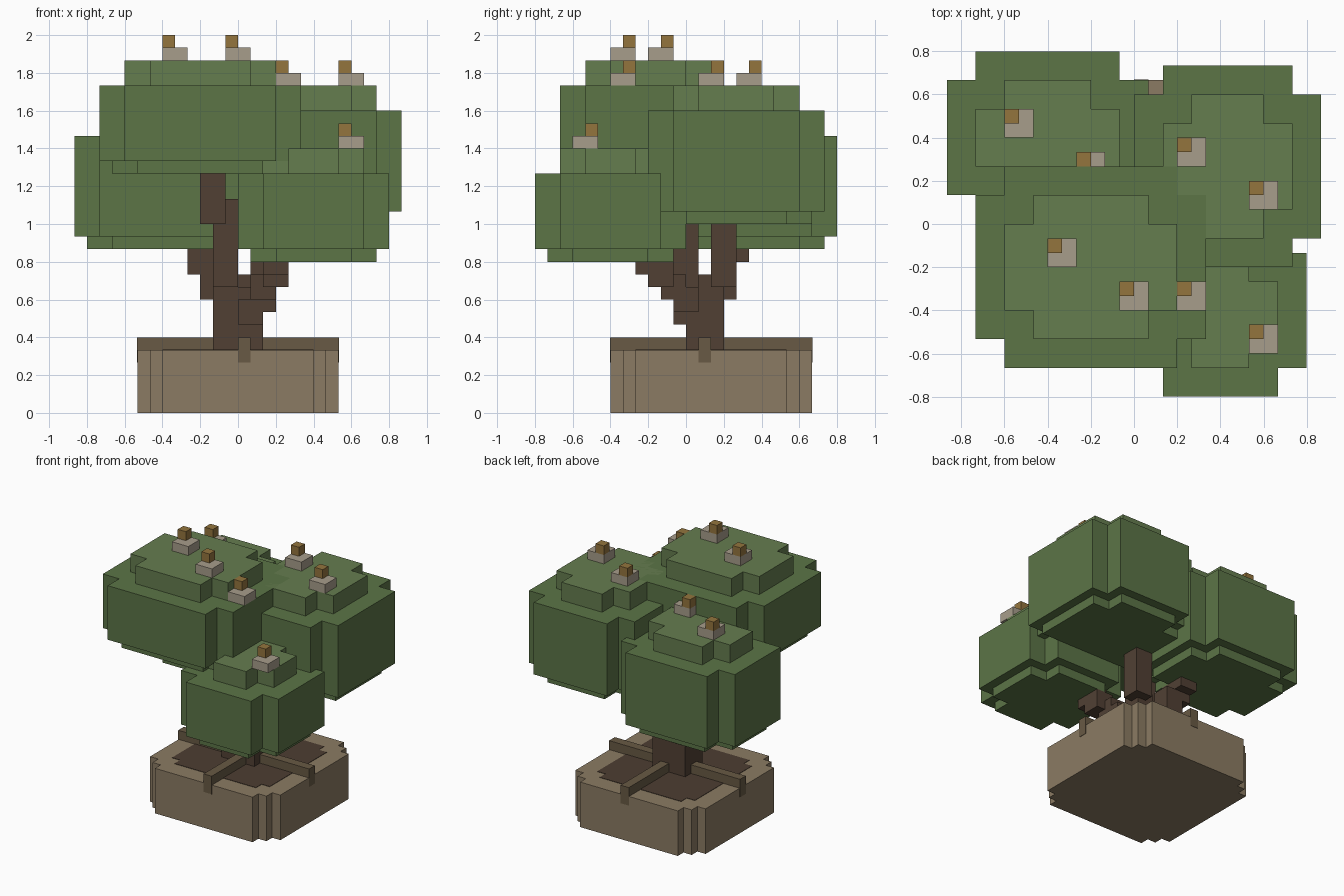
import bpy, bmesh

if "Cube" in bpy.data.objects:
    bpy.data.objects.remove(bpy.data.objects["Cube"])

U = 1 / 15  # one voxel


def material(name, rgb):
    m = bpy.data.materials.new(name)
    m.diffuse_color = [(c / 255) ** 2.2 for c in rgb] + [1]
    m.use_nodes = True
    m.node_tree.nodes["Principled BSDF"].inputs["Base Color"].default_value = m.diffuse_color
    return m


LEAF = material("leaf", (92, 116, 72))
LEAF_TOP = material("leaf_top", (101, 124, 80))
BARK = material("bark", (82, 66, 55))
ROOT = material("root", (104, 90, 70))
POT = material("clay", (138, 122, 99))
SOIL = material("soil", (78, 64, 53))
PETAL = material("petal", (166, 156, 138))
CORE = material("core", (146, 116, 64))


def finish(bm, name, mat):
    bmesh.ops.recalc_face_normals(bm, faces=bm.faces)
    me = bpy.data.meshes.new(name)
    bm.to_mesh(me)
    bm.free()
    me.materials.append(mat)
    ob = bpy.data.objects.new(name, me)
    bpy.context.collection.objects.link(ob)
    return ob


def boxes(name, mat, *ranges):
    """Axis-aligned boxes given as x0, x1, y0, y1, z0, z1 in voxels."""
    bm = bmesh.new()
    for x0, x1, y0, y1, z0, z1 in ranges:
        vs = bmesh.ops.create_cube(bm, size=1)["verts"]
        for v in vs:
            v.co = ((x1 if v.co.x > 0 else x0) * U,
                    (y1 if v.co.y > 0 else y0) * U,
                    (z1 if v.co.z > 0 else z0) * U)
    return finish(bm, name, mat)


def prism(name, mat, cx, cy, quad, z0, z1):
    """Extrude a stepped outline, given by one quadrant and mirrored."""
    rev = quad[::-1]
    pts = (quad + [(-x, y) for x, y in rev]
           + [(-x, -y) for x, y in quad] + [(x, -y) for x, y in rev])
    bm = bmesh.new()
    f = bm.faces.new([bm.verts.new(((cx + x) * U, (cy + y) * U, z0 * U)) for x, y in pts])
    top = bmesh.ops.extrude_face_region(bm, geom=[f])["geom"]
    if not f.is_valid or len(bm.faces) < len(pts) + 2:
        bm.faces.new([v for v in bm.verts if v not in top][:len(pts)])
    bmesh.ops.translate(bm, vec=(0, 0, (z1 - z0) * U),
                        verts=[g for g in top if isinstance(g, bmesh.types.BMVert)])
    return finish(bm, name, mat)


# Pot and soil
prism("pot", POT, 0, 2, [(8, 6), (7, 6), (7, 7), (6, 7), (6, 8)], 0, 5)
prism("soil", SOIL, 0, 2, [(6, 5), (5, 5), (5, 6)], 4.5, 5.04)

# Surface roots crossing the pot, with ends hanging over the rim
e = 0.04
boxes("roots", ROOT,
      (-8 - e, 8 + e, 1, 2, 4.9, 6), (0, 1, -6 - e, 10 + e, 4.9, 6),
      (-8 - e, -7, 1, 2, 4, 5), (7, 8 + e, 1, 2, 4, 5),
      (0, 1, -6 - e, -5, 4, 5), (0, 1, 9, 10 + e, 4, 5))

# Trunk and four stepped branches
boxes("trunk", BARK, (-2, 2, 0, 3, 5, 8), (-2, 1, 0, 3, 8, 10))
boxes("branch_front_left", BARK, (-2, 0, -1, 1, 10, 17), (-3, -1, -2, 0, 15, 20))
boxes("branch_back_left", BARK, (-3, -1, 2, 4, 9, 12), (-4, -2, 2, 4, 11, 13),
      (-4, -2, 3, 5, 12, 14))
boxes("branch_back_right", BARK, (0, 2, 1, 3, 8, 11), (1, 3, 2, 4, 10, 16))
boxes("branch_front_right", BARK, (0, 2, -1, 1, 7, 9), (1, 3, -1, 1, 8, 10),
      (1, 3, -2, 0, 9, 11), (2, 4, -3, -1, 10, 12), (2, 4, -4, -2, 11, 13))

# Leaf clumps: inset underside, main block, inset cap
for name, cx, cy, a, b, z0, z1 in [
        ("front_left", -3, -3, 8, 5, 20, 26), ("back_left", -6, 6, 7, 4, 14, 22),
        ("back_right", 6.5, 4, 6.5, 5, 16, 24), ("front_right", 6, -6, 6, 4, 13, 19)]:
    for part, mat, k, lo, hi in [("underside", LEAF, 1, z0 - 1, z0),
                                 ("leaves", LEAF, 0, z0, z1),
                                 ("cap", LEAF_TOP, 2, z1, z1 + 2)]:
        p, q = a - k, b - k
        prism(f"{part}_{name}", mat, cx, cy, [(p, q), (p - 2, q), (p - 2, q + 2)], lo, hi)

# Flowers on the clumps
for i, (x, y, z) in enumerate([(-9, 6, 24), (-4, 3, 24), (-6, -3, 28), (-1, -6, 28),
                               (3, -6, 26), (8, -9, 21), (3, 4, 26), (8, 1, 26)]):
    boxes(f"petals_{i}", PETAL, (x, x + 2, y, y + 2, z, z + 1))
    boxes(f"flower_core_{i}", CORE, (x, x + 1, y + 1, y + 2, z + 1, z + 2))
